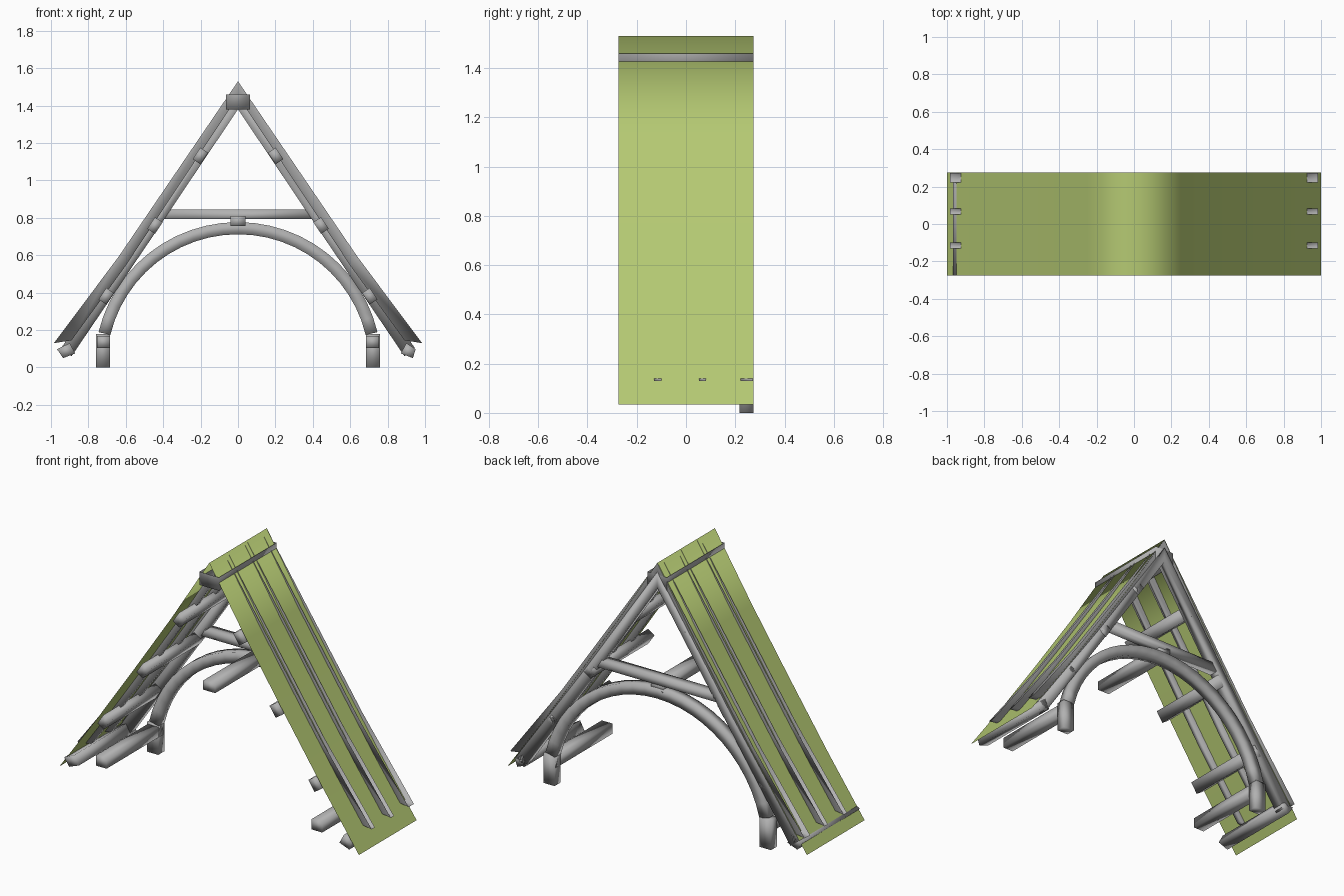
import bpy, bmesh, math

if "Cube" in bpy.data.objects:
    bpy.data.objects.remove(bpy.data.objects["Cube"])


def material(name, colour):
    m = bpy.data.materials.new(name)
    m.use_nodes = True
    m.diffuse_color = colour
    m.node_tree.nodes["Principled BSDF"].inputs["Base Color"].default_value = colour
    return m


GREY = material("grey timber", (0.44, 0.44, 0.44, 1))
GREEN = material("green sheet", (0.46, 0.585, 0.17, 1))
HALF = 0.275                 # half depth of the roof bay
TRUSS = (0.218, HALF)        # depth range of the truss at the back


def finish(name, bm, mat):
    bmesh.ops.recalc_face_normals(bm, faces=bm.faces)
    me = bpy.data.meshes.new(name)
    bm.to_mesh(me)
    bm.free()
    for p in me.polygons:
        p.use_smooth = True
    me.materials.append(mat)
    ob = bpy.data.objects.new(name, me)
    bpy.context.collection.objects.link(ob)
    return ob


def beam(name, outer, inner, y0, y1, open_top=False):
    """Beam between two matching (x, z) lines, running from y0 to y1."""
    bm = bmesh.new()
    rings = []
    for (ox, oz), (ix, iz) in zip(outer, inner):
        corners = ((ox, y0, oz), (ox, y1, oz), (ix, y1, iz), (ix, y0, iz))
        rings.append([bm.verts.new(c) for c in corners])
    for a, b in zip(rings, rings[1:]):
        for i in range(1 if open_top else 0, 4):
            j = (i + 1) % 4
            bm.faces.new((a[i], a[j], b[j], b[i]))
    bm.faces.new(rings[0])
    bm.faces.new(rings[-1])
    return finish(name, bm, GREY)


def box(name, x0, x1, z0, z1, y0, y1, open_top=False):
    return beam(name, [(x0, z1), (x1, z1)], [(x0, z0), (x1, z0)], y0, y1, open_top)


def both(points):
    """Mirror a line that starts on the ridge, giving one line over both slopes."""
    return [(-x, z) for x, z in reversed(points[1:])] + points


# Roof sheet, sagging slightly between ridge and eaves
sheet_line = both([(0, 1.53), (0.25, 1.133), (0.5, 0.757), (0.75, 0.388), (1, 0.035)])
bm = bmesh.new()
rows = [[bm.verts.new((x, y, z)) for y in (-HALF, HALF)] for x, z in sheet_line]
for a, b in zip(rows, rows[1:]):
    bm.faces.new((a[0], b[0], b[1], a[1]))
finish("roof_sheet", bm, GREEN)

# Slim rafters with open tops, breaking through the sheet
rib_top = both([(0, 1.53), (0.64, 0.59), (0.984, 0.13)])
rib_low = both([(0, 1.45), (0.6, 0.545), (0.89, 0.145)])
for i, (y0, y1) in enumerate([(-0.13, -0.1), (0.052, 0.082), (0.222, 0.272)]):
    beam(f"common_rafter_{i + 1}", rib_top, rib_low, y0, y1, True)

# Truss: principal rafters, collar, arch
beam("principal_rafters", both([(0, 1.475), (0.5, 0.735), (0.945, 0.105)]),
     both([(0, 1.38), (0.47, 0.68), (0.89, 0.06)]), *TRUSS)
beam("collar_beam", [(-0.37, 0.845), (0.37, 0.845)], [(-0.4, 0.795), (0.4, 0.795)], *TRUSS)


def arc(radius, steps=24, sweep=math.radians(76.5)):
    angles = [sweep * (2 * i / steps - 1) for i in range(steps + 1)]
    return [(radius * math.sin(a), 0.01 + radius * math.cos(a)) for a in angles]


beam("arched_brace", arc(0.767), arc(0.702), *TRUSS)

# Lengthwise beams on the centre line
box("ridge_beam", -0.065, 0.065, 1.38, 1.46, -HALF, HALF, True)
box("crown_beam", -0.04, 0.04, 0.755, 0.81, -HALF, HALF)

# Posts, plates, purlins and eaves on each side
slope = math.hypot(1, 1.495)
for side, s in (("left", 1), ("right", -1)):
    box(side + "_post", s * 0.685, s * 0.76, 0, 0.18, *TRUSS)
    box(side + "_wall_plate", s * 0.685, s * 0.755, 0.105, 0.168, -HALF, HALF - 0.01)
    for i, (x, z) in enumerate([(0.222, 1.145), (0.465, 0.773), (0.725, 0.395)]):
        dx, dz = 0.037 / slope, -0.037 * 1.495 / slope     # half width down the slope
        nx, nz = -0.05 * 1.495 / slope, -0.05 / slope      # depth into the roof
        top = [(s * (x - dx), z - dz), (s * (x + dx), z + dz)]
        low = [(s * (x - dx + nx), z - dz + nz), (s * (x + dx + nx), z + dz + nz)]
        beam(f"{side}_purlin_{i + 1}", top, low, -HALF, HALF)
    tip = 0.95 if s > 0 else 0.968
    beam(side + "_eaves_beam", [(s * 0.9, 0.13), (s * tip, 0.098)],
         [(s * 0.87, 0.075), (s * 0.935, 0.05)], -HALF, HALF)
